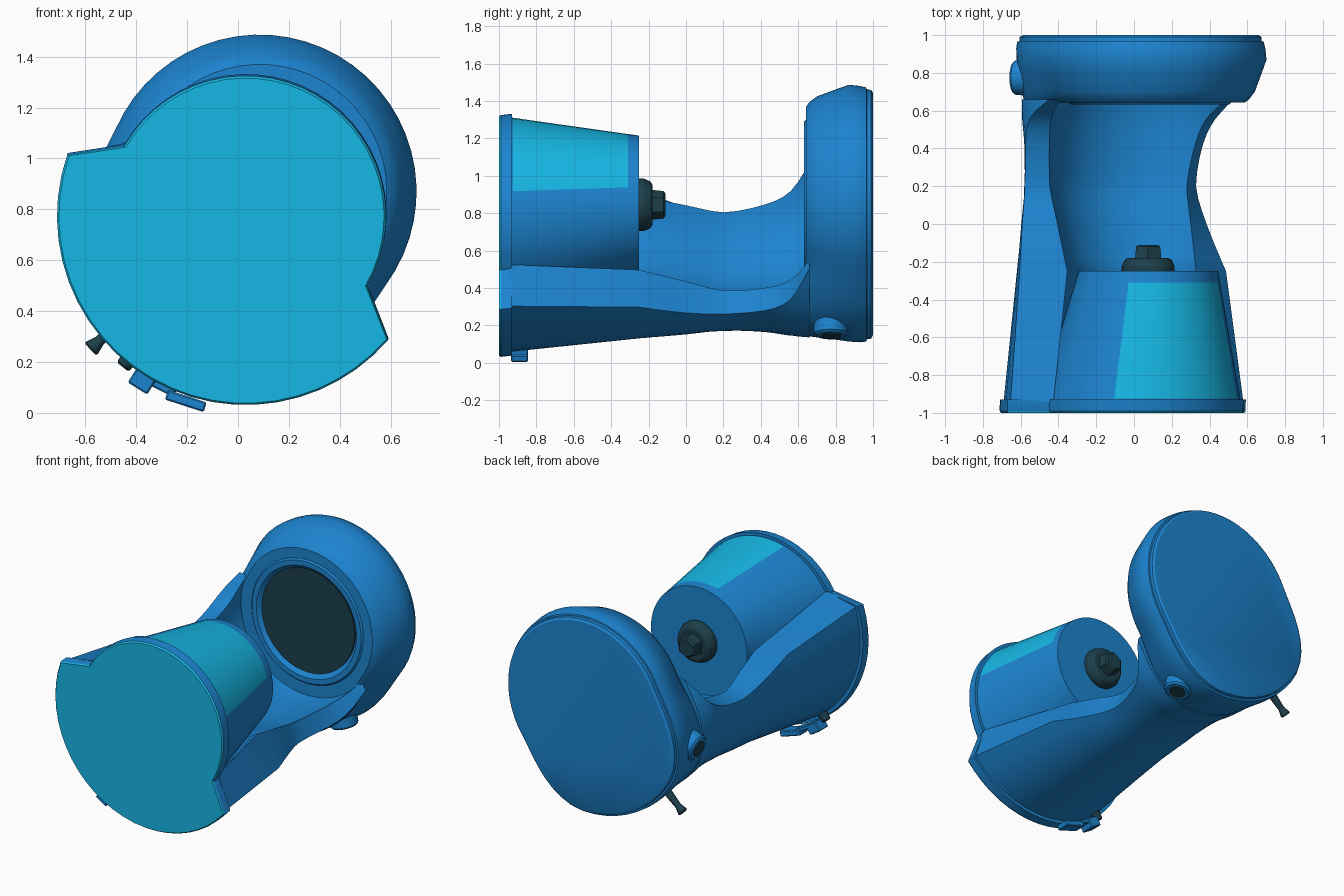
import bpy, bmesh, math
from mathutils import Vector, Matrix

if "Cube" in bpy.data.objects:
    bpy.data.objects.remove(bpy.data.objects["Cube"])


def material(name, rgb):
    m = bpy.data.materials.new(name)
    m.diffuse_color = (*rgb, 1)
    m.use_nodes = True
    m.node_tree.nodes["Principled BSDF"].inputs["Base Color"].default_value = m.diffuse_color
    return m


BLUE = material("blue", (0.012, 0.23, 0.63))
CYAN = material("cyan", (0.008, 0.475, 0.78))
DARK = material("dark slate", (0.012, 0.05, 0.07))

# The axis runs along y and the whole body is rolled by 30 degrees.
# phi is measured around the axis from the rolled "down" direction.
CENTRES = [(-1, 0.03, 0.772), (-0.93, 0.032, 0.78), (-0.25, 0.075, 0.845),
           (0.2, 0.058, 0.84), (0.64, 0.085, 0.87), (1, 0.085, 0.87)]


def centre(y):
    for (y0, x0, z0), (y1, x1, z1) in zip(CENTRES, CENTRES[1:]):
        if y <= y1:
            t = (y - y0) / (y1 - y0)
            return x0 + t * (x1 - x0), z0 + t * (z1 - z0)
    return CENTRES[-1][1:]


def point(y, phi, r):
    cx, cz = centre(y)
    a = math.radians(240 + phi)
    return Vector((cx + r * math.cos(a), y, cz + r * math.sin(a)))


def belly(phi):
    """1 on the underside, fading to 0 at the sides."""
    t = min(max((85 - abs(phi)) / 55, 0), 1)
    return t * t * (3 - 2 * t)


def finish(name, bm, mats, smooth=30):
    bmesh.ops.recalc_face_normals(bm, faces=bm.faces)
    me = bpy.data.meshes.new(name)
    bm.to_mesh(me)
    bm.free()
    ob = bpy.data.objects.new(name, me)
    bpy.context.collection.objects.link(ob)
    for m in mats:
        me.materials.append(m)
    if smooth:
        bpy.ops.object.select_all(action='DESELECT')
        ob.select_set(True)
        bpy.context.view_layer.objects.active = ob
        bpy.ops.object.shade_smooth_by_angle(angle=math.radians(smooth))
    return ob


def loft(name, sections, mats, rule=None):
    """Skin closed sections; rule(section, step) gives a face's material."""
    bm = bmesh.new()
    rings = [[bm.verts.new(p) for p in s] for s in sections]
    n = len(rings[0])
    for i, (a, b) in enumerate(zip(rings, rings[1:])):
        for j in range(n):
            k = (j + 1) % n
            f = bm.faces.new((a[j], a[k], b[k], b[j]))
            f.material_index = rule(i, j) if rule else 0
    first = bm.faces.new(rings[0])
    first.material_index = rule(-1, 0) if rule else 0
    bm.faces.new(rings[-1])
    return finish(name, bm, mats)


def cone(name, p0, p1, r0, r1, sides, mat, bevel=0):
    axis = p1 - p0
    bm = bmesh.new()
    rot = axis.to_track_quat('Z', 'Y').to_matrix().to_4x4()
    bmesh.ops.create_cone(bm, cap_ends=True, segments=sides, radius1=r0, radius2=r1,
                          depth=axis.length,
                          matrix=Matrix.Translation((p0 + p1) / 2) @ rot)
    if bevel:
        rim = [e for e in bm.edges if all((v.co - p1).dot(axis) > -1e-5 for v in e.verts)]
        bmesh.ops.bevel(bm, geom=rim, offset=bevel, segments=1, affect='EDGES')
    return finish(name, bm, [mat])


def circle(y, r, n=48):
    return [point(y, 360 * j / n, r) for j in range(n)]


# Cradle body: crescent sections with a round trough
# y, belly radius, tip radius, trough radius, outer span, inner span
STATIONS = [(-0.94, .72, .725, .54, 79, 92), (-0.25, .715, .675, .43, 67, 66),
            (0, .69, .63, .47, 59, 60), (0.2, .67, .60, .505, 55, 56),
            (0.42, .69, .60, .52, 57, 59), (0.56, .72, .59, .52, 64, 66),
            (0.66, .735, .565, .51, 80, 82)]


def smooth_stations(rows, steps=3):
    """Smooth curve through the rows, leaving the first straight run alone."""
    out = [rows[0]]
    for i in range(1, len(rows) - 1):
        p, a, b = rows[max(i - 1, 1)], rows[i], rows[i + 1]
        q = rows[min(i + 2, len(rows) - 1)]
        for s in range(steps):
            t = s / steps
            out.append([a[k] + .5 * t * (b[k] - p[k] + t * (
                2 * p[k] - 5 * a[k] + 4 * b[k] - q[k]
                + t * (3 * (a[k] - b[k]) + q[k] - p[k]))) for k in range(6)])
    return out + [rows[-1]]


N = 20
sections = []
for y, rb, rt, ri, to, ti in smooth_stations(STATIONS):
    steps = [2 * i / N - 1 for i in range(N + 1)]
    outer = [point(y, s * to, rt + (rb - rt) * belly(s * to)) for s in steps]
    inner = [point(y, -s * ti, ri) for s in steps]
    sections.append(outer + inner)
loft("cradle_body", sections, [BLUE])


# Front plate: wide lower arc, notched into a smaller upper arc
def plate(y, inset):
    low = [point(y, -79 + 158 * i / 24, .742 - inset) for i in range(25)]
    high = [point(y, 90 + 180 * i / 28, .552 - inset) for i in range(29)]
    return low + high


loft("front_plate", [plate(-1, .008), plate(-.99, 0), plate(-.93, 0)],
     [BLUE, CYAN], lambda i, j: 1 if i <= 0 else 0)

# Tapered drum with a cyan panel on its upper side
ND = 48
drum_y = [(-.95, .535), (-.925, .53), (-.31, .384), (-.25, .37)]
loft("drum", [circle(y, r, ND) for y, r in drum_y], [BLUE, CYAN],
     lambda i, j: 1 if i == 1 and abs(360 * (j + .5) / ND - 180) < 45 else 0)

# Spindle on the drum end
hub = [Vector((.075, y, .845)) for y in (-.26, -.225, -.18, -.11)]
cone("spindle_collar", hub[0], hub[1], .14, .14, 24, DARK)
cone("spindle_flange", hub[1], hub[2], .14, .12, 24, DARK, .012)
cone("spindle_nut", hub[2], hub[3], .08, .072, 6, DARK, .01)

# Rear head: round above, swelling into the belly below, with a recessed port
HEAD = [(.67, .35, 0), (.652, .362, 0), (.632, .385, 0), (.632, .42, 0), (.642, .43, 0),
        (.642, .50, .225), (.66, .525, .205), (.70, .555, .18), (.80, .592, .155),
        (.87, .617, .14), (.93, .611, .15), (.965, .602, .155), (.967, .592, .152),
        (.99, .59, .152), (1.0, .575, .148)]
NH = 56
loft("rear_head", [[point(y, p, r + e * belly(p)) for p in
                    (360 * j / NH - 180 for j in range(NH))] for y, r, e in HEAD], [BLUE])
cone("port_disc", Vector((.08, .675, .87)), Vector((.08, .655, .87)), .358, .358, 48, DARK)

# Small indicator light on the head
cone("indicator_light", Vector((-.006, .71, 1.36)), Vector((-.008, .678, 1.392)),
     .02, .018, 12, CYAN)

# Mirrored side bosses with dark sockets
for side, label in ((-1, "left"), (1, "right")):
    phi = 45 * side
    cone(label + "_boss", point(.775, phi, .62), point(.775, phi, .75),
         .10, .09, 16, BLUE, .012)
    cone(label + "_socket", point(.775, phi, .70), point(.775, phi, .755),
         .055, .055, 12, DARK)

# Flared peg under the head
cone("peg_stem", point(.86, -17, .70), point(.86, -17, .87), .03, .02, 12, DARK)
cone("peg_tip", point(.86, -17, .855), point(.86, -17, .91), .02, .036, 12, DARK, .008)


# Latch pieces under the front edge
def latch(name, phi, r, size, y):
    bm = bmesh.new()
    bmesh.ops.create_cube(bm, size=1)
    bmesh.ops.scale(bm, vec=size, verts=bm.verts)
    a = math.radians(240 + phi)
    bmesh.ops.rotate(bm, matrix=Matrix.Rotation(-(a + math.pi / 2), 3, 'Y'), verts=bm.verts)
    bmesh.ops.translate(bm, vec=point(y, phi, r), verts=bm.verts)
    bmesh.ops.bevel(bm, geom=bm.edges[:], offset=.006, segments=1, affect='EDGES')
    finish(name, bm, [BLUE], 0)


latch("latch_plate", 12, .775, (.16, .09, .04), -.89)
latch("latch_bridge", 3, .76, (.14, .07, .03), -.89)
latch("latch_block", -2, .775, (.09, .10, .07), -.90)
cone("latch_knob", point(-.90, -9, .70), point(-.90, -9, .775), .035, .03, 12, DARK, .008)
